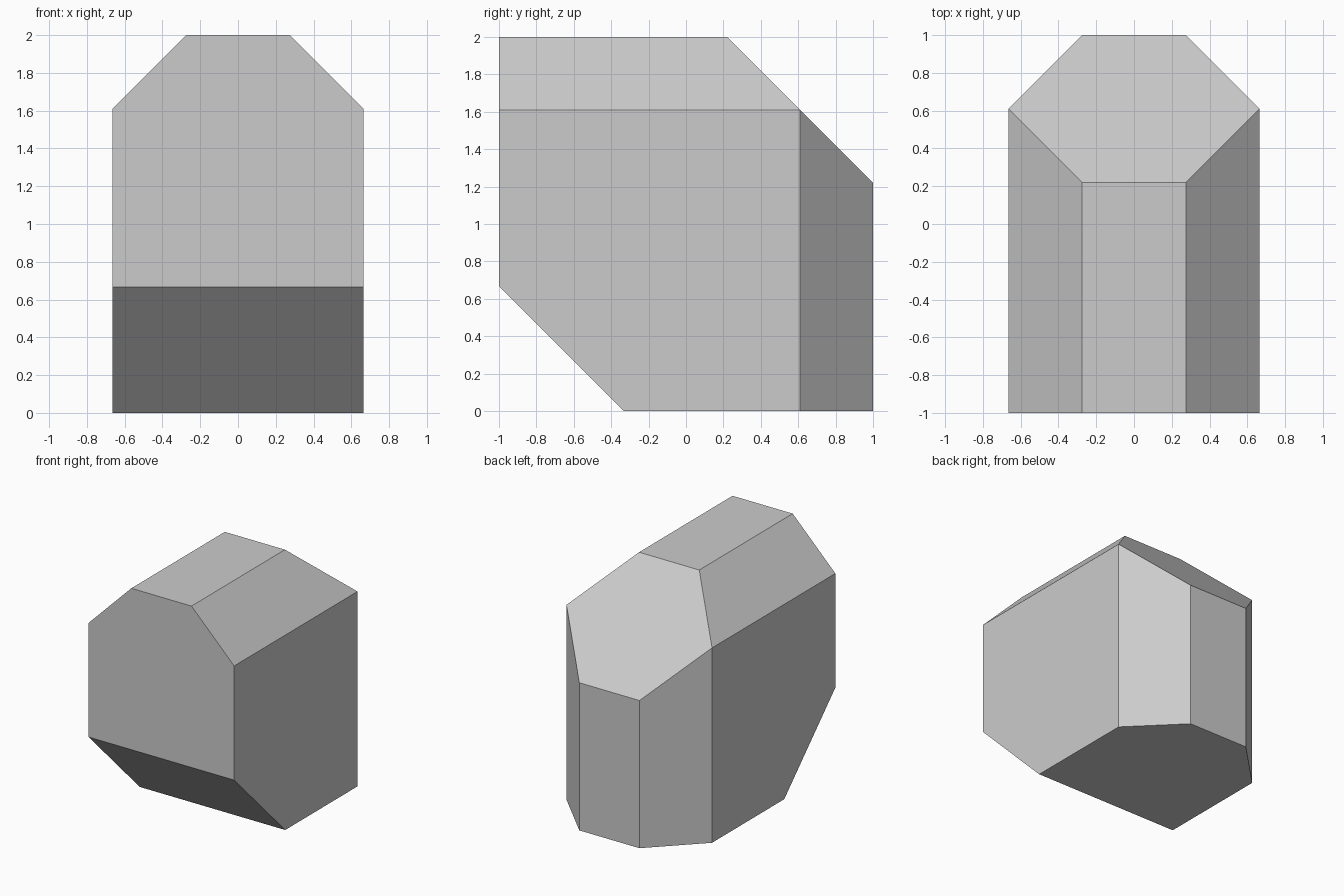
import bpy, bmesh
from mathutils import Vector

if "Cube" in bpy.data.objects:
    bpy.data.objects.remove(bpy.data.objects["Cube"])

W, C = 0.665, 0.39   # half width, edge chamfer


def slice_off(bm, point, normal):
    """Cut away everything beyond the plane and cap the opening."""
    geom = bm.verts[:] + bm.edges[:] + bm.faces[:]
    bmesh.ops.bisect_plane(bm, geom=geom, dist=1e-4, plane_co=Vector(point),
                           plane_no=Vector(normal).normalized(), clear_outer=True)
    rim = [e for e in bm.edges if e.is_boundary]
    bmesh.ops.holes_fill(bm, edges=rim, sides=0)


# Block
bm = bmesh.new()
bmesh.ops.create_cube(bm, size=1)
for v in bm.verts:
    v.co = (v.co.x * 2 * W, v.co.y * 2, v.co.z * 2 + 1)

# Mirrored chamfers along the top and down the back corners
for s in (-1, 1):
    slice_off(bm, (s * W, 0, 2 - C), (s, 0, 1))
    slice_off(bm, (s * W, 1 - C, 1), (s, 1, 0))

# Sloping back top and undercut front
slice_off(bm, (0, 1 - C, 2 - C), (0, 1, 1))
slice_off(bm, (0, -1, 0.667), (0, -1, -1))

bmesh.ops.remove_doubles(bm, verts=bm.verts[:], dist=1e-3)
bmesh.ops.recalc_face_normals(bm, faces=bm.faces[:])
mesh = bpy.data.meshes.new("chamfered_block")
bm.to_mesh(mesh)
bm.free()
bpy.context.collection.objects.link(bpy.data.objects.new("chamfered_block", mesh))
